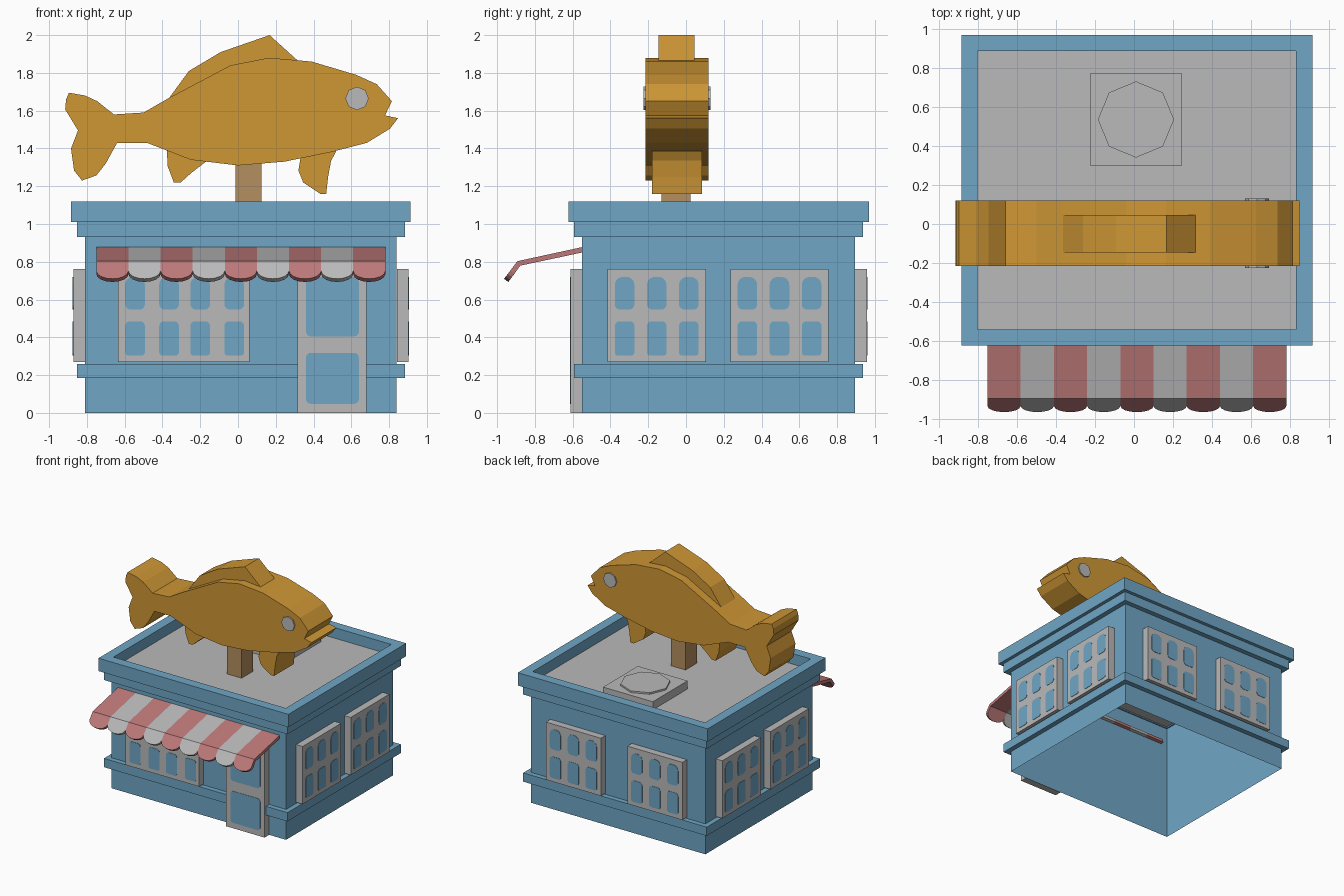
import bpy, bmesh, math
from mathutils import Matrix

if "Cube" in bpy.data.objects:
    bpy.data.objects.remove(bpy.data.objects["Cube"])


def material(name, *srgb):
    rgba = [(c / 255 / 12.92 if c < 11 else ((c / 255 + 0.055) / 1.055) ** 2.4) for c in srgb] + [1]
    m = bpy.data.materials.new(name)
    m.use_nodes = True
    m.diffuse_color = rgba
    m.node_tree.nodes["Principled BSDF"].inputs["Base Color"].default_value = rgba
    return m


BLUE = material("shop blue", 112, 166, 197)
GREY = material("light grey", 186, 186, 186)
RED = material("awning red", 190, 121, 121)
GOLD = material("fish gold", 207, 151, 53)
BROWN = material("post brown", 180, 142, 96)

X0, X1, Y0, Y1 = -0.81, 0.84, -0.55, 0.895


def finish(name, bm, mat, fix=True):
    if fix:
        bmesh.ops.recalc_face_normals(bm, faces=bm.faces)
    me = bpy.data.meshes.new(name)
    bm.to_mesh(me)
    bm.free()
    me.materials.append(mat)
    ob = bpy.data.objects.new(name, me)
    bpy.context.collection.objects.link(ob)
    return ob


def prism(name, outline, y0, y1, mat, turn=0):
    """Extrude an (across, up) outline along y, then turn it about z."""
    bm = bmesh.new()
    face = bm.faces.new([bm.verts.new((u, y0, v)) for u, v in outline])
    out = bmesh.ops.extrude_face_region(bm, geom=[face])["geom"]
    verts = [g for g in out if isinstance(g, bmesh.types.BMVert)]
    bmesh.ops.translate(bm, verts=verts, vec=(0, y1 - y0, 0))
    bm.transform(Matrix.Rotation(math.radians(turn), 4, 'Z'))
    return finish(name, bm, mat)


def rect(u0, u1, v0, v1):
    return [(u0, v0), (u1, v0), (u1, v1), (u0, v1)]


def box(name, x0, x1, y0, y1, z0, z1, mat):
    return prism(name, rect(x0, x1, z0, z1), y0, y1, mat)


def rounded(u0, u1, v0, v1, low, high):
    pts = []
    for i, (u, v, r) in enumerate([(u0 + low, v0 + low, low), (u1 - low, v0 + low, low),
                                   (u1 - high, v1 - high, high), (u0 + high, v1 - high, high)]):
        for k in range(5):
            a = math.pi * (1 + i / 2 + k / 8)
            pts.append((u + r * math.cos(a), v + r * math.sin(a)))
    return pts


def octagon(u, v, r):
    return [(u + r * math.cos(k * math.pi / 4), v + r * math.sin(k * math.pi / 4)) for k in range(8)]


def stack(name, rings, mat, loop=False):
    """Rectangular rings (height, offset from the wall) joined by faces."""
    bm = bmesh.new()
    rows = []
    for z, o in rings:
        rows.append([bm.verts.new(p) for p in ((X0 - o, Y0 - o, z), (X1 + o, Y0 - o, z),
                                               (X1 + o, Y1 + o, z), (X0 - o, Y1 + o, z))])
    pairs = list(zip(rows, rows[1:])) + ([(rows[-1], rows[0])] if loop else [])
    for a, b in pairs:
        for i in range(4):
            j = (i + 1) % 4
            bm.faces.new((a[i], a[j], b[j], b[i]))
    return finish(name, bm, mat)


# Walls (open below), trim bands, parapet and flat roof
stack("walls", [(0, 0), (1.03, 0)], BLUE)
for name, z0, z1, out, inner in (("lower_trim", 0.185, 0.26, 0.043, 0.0),
                                 ("upper_trim", 0.93, 1.01, 0.043, 0.0),
                                 ("parapet", 1.01, 1.12, 0.073, -0.01)):
    stack(name, [(z0, inner), (z0, out), (z1, out), (z1, inner)], BLUE, True)
box("roof", X0, X1, Y0, Y1, 1.02, 1.03, GREY)

# Roof vent
box("vent_base", -0.225, 0.245, 0.3, 0.77, 1.03, 1.1, GREY)
bm = bmesh.new()
bmesh.ops.create_cone(bm, cap_ends=True, segments=8, radius1=0.195, radius2=0.195, depth=0.015,
                      matrix=Matrix.Translation((0.01, 0.535, 1.107)))
finish("vent_cap", bm, GREY)

# Windows: turn about z, wall distance, centre, half width, pane centres
three = (-0.17, 0, 0.17)
four = (-0.258, -0.078, 0.087, 0.267)
windows = [("front_window", 0, -Y0, -0.287, 0.348, four)]
for side, turn, dist, centres in (("left", 90, X1, (-0.155, 0.495)),
                                  ("back", 180, Y1, (-0.395, 0.375)),
                                  ("right", -90, -X0, (0.155, -0.495))):
    for n, c in enumerate(centres):
        windows.append((f"{side}_window_{n + 1}", turn, dist, c, 0.26, three))
for name, turn, dist, c, half, panes in windows:
    front = -dist - 0.062
    prism(name, rect(c - half, c + half, 0.27, 0.763), -dist - 0.001, front, GREY, turn)
    for n, p in enumerate(panes):
        u = c + p
        prism(f"{name}_lower_pane_{n + 1}", rounded(u - 0.052, u + 0.052, 0.303, 0.485, 0.018, 0.025),
              front, front - 0.003, BLUE, turn)
        prism(f"{name}_upper_pane_{n + 1}", rounded(u - 0.052, u + 0.052, 0.547, 0.72, 0.028, 0.042),
              front, front - 0.003, BLUE, turn)

# Door
box("door", 0.315, 0.68, -0.612, Y0 - 0.001, 0, 0.763, GREY)
for name, v0, v1 in (("door_lower_pane", 0.048, 0.318), ("door_upper_pane", 0.405, 0.72)):
    prism(name, rounded(0.36, 0.64, v0, v1, 0.025, 0.025), -0.612, -0.615, BLUE)

# Striped awning with scalloped flap
STRIPES, A0, A1 = 9, -0.75, 0.78
step = (A1 - A0) / STRIPES
for n in range(STRIPES):
    bm = bmesh.new()
    x0, x1 = A0 + n * step, A0 + (n + 1) * step
    tl, tr = bm.verts.new((x0, -0.893, 0.803)), bm.verts.new((x1, -0.893, 0.803))
    bm.faces.new((tl, tr, bm.verts.new((x1, -0.53, 0.882)), bm.verts.new((x0, -0.53, 0.882))))
    scallop = []
    for k in range(9):
        a = math.pi * k / 8
        t = 0.55 + 0.45 * math.sin(a)
        x = (x0 + x1) / 2 - step / 2 * math.cos(a)
        scallop.append(bm.verts.new((x, -0.893 - 0.07 * t, 0.803 - 0.093 * t)))
    bm.faces.new([tl] + scallop + [tr])
    ob = finish(f"awning_stripe_{n + 1}", bm, GREY if n % 2 else RED, False)
    mod = ob.modifiers.new("thickness", 'SOLIDIFY')
    mod.thickness = 0.028
    mod.offset = -1

# Fish sign on its post
box("sign_post", -0.013, 0.125, -0.13, 0.025, 1.03, 1.4, BROWN)
body = [(-0.895, 1.695), (-0.81, 1.68), (-0.745, 1.65), (-0.657, 1.58), (-0.5, 1.59), (-0.37, 1.665),
        (-0.04, 1.84), (0.165, 1.88), (0.39, 1.86), (0.625, 1.79), (0.735, 1.74), (0.815, 1.65),
        (0.778, 1.575), (0.847, 1.56), (0.805, 1.505), (0.683, 1.43), (0.49, 1.38), (0.245, 1.33),
        (0, 1.31), (-0.25, 1.34), (-0.483, 1.43), (-0.64, 1.43), (-0.7, 1.32), (-0.75, 1.257),
        (-0.826, 1.23), (-0.868, 1.283), (-0.884, 1.4), (-0.847, 1.495), (-0.915, 1.607), (-0.91, 1.66)]
prism("fish_body", body, -0.215, 0.12, GOLD)
prism("fish_top_fin", [(-0.37, 1.66), (-0.26, 1.81), (-0.092, 1.91), (0.167, 2), (0.322, 1.86),
                       (0.2, 1.75), (-0.1, 1.7)], -0.145, 0.045, GOLD)
prism("fish_rear_fin", [(-0.377, 1.39), (-0.372, 1.305), (-0.34, 1.22), (-0.303, 1.22),
                        (-0.25, 1.268), (-0.17, 1.33), (-0.2, 1.45)], -0.18, 0.085, GOLD)
prism("fish_front_fin", [(0.33, 1.345), (0.32, 1.283), (0.345, 1.22), (0.435, 1.16), (0.467, 1.16),
                         (0.477, 1.25), (0.493, 1.335), (0.52, 1.385), (0.4, 1.45)], -0.18, 0.085, GOLD)
for name, y0, y1 in (("front_eye", -0.226, -0.215), ("back_eye", 0.12, 0.131)):
    prism(name, octagon(0.63, 1.665, 0.062), y0, y1, GREY)
